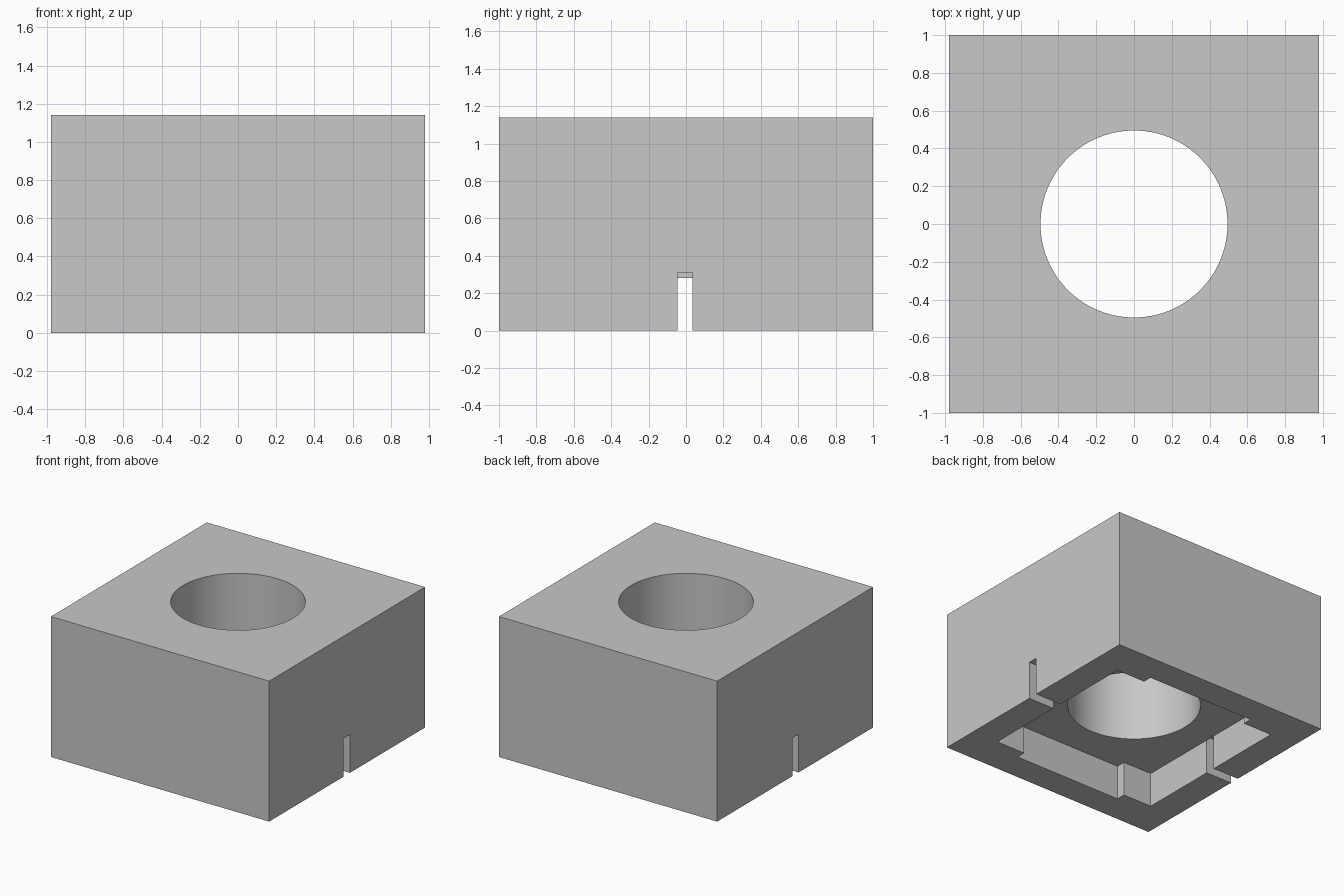
import bpy
import bmesh
import math

default = bpy.data.objects.get("Cube")
if default:
    bpy.data.objects.remove(default, do_unlink=True)

HX, HY, HEIGHT = 0.98, 1.0, 1.14       # block half sizes and height
BORE_RADIUS, BORE_SIDES = 0.495, 128
RECESS_X, RECESS_Y, RECESS_TOP = 0.745, 0.695, 0.28
TAB_X, TAB_Y = 0.485, 0.77             # wider middle of the recess
SLOT_Y0, SLOT_Y1, SLOT_TOP = -0.045, 0.035, 0.31

grey = bpy.data.materials.new("light_grey")
grey.use_nodes = True
colour = (0.58, 0.58, 0.58, 1)
grey.diffuse_color = colour
grey.node_tree.nodes["Principled BSDF"].inputs["Base Color"].default_value = colour


def prism(name, outline, z0, z1):
    """Closed upright prism over an anticlockwise outline."""
    bm = bmesh.new()
    base = bm.faces.new([bm.verts.new((x, y, z0)) for x, y in outline])
    top = bmesh.ops.extrude_face_region(bm, geom=[base])["geom"]
    for v in top:
        if isinstance(v, bmesh.types.BMVert):
            v.co.z = z1
    bmesh.ops.recalc_face_normals(bm, faces=bm.faces)
    mesh = bpy.data.meshes.new(name)
    bm.to_mesh(mesh)
    bm.free()
    mesh.materials.append(grey)
    obj = bpy.data.objects.new(name, mesh)
    bpy.context.collection.objects.link(obj)
    return obj


def rectangle(x0, x1, y0, y1):
    return [(x0, y0), (x1, y0), (x1, y1), (x0, y1)]


# Main block
block = prism("block", rectangle(-HX, HX, -HY, HY), 0, HEIGHT)

# Underside recess: a rectangle widened along the front and back
half = [(RECESS_X, -RECESS_Y), (RECESS_X, RECESS_Y), (TAB_X, RECESS_Y),
        (TAB_X, TAB_Y), (-TAB_X, TAB_Y), (-TAB_X, RECESS_Y)]
recess = half + [(-x, -y) for x, y in half]
recess = [p for i, p in enumerate(recess) if p not in recess[:i]]
cutters = [prism("recess_cutter", recess, -0.2, RECESS_TOP)]

# Side slots running from the outer walls into the recess
for side, x0, x1 in (("left", RECESS_X, 1.2), ("right", -1.2, -RECESS_X)):
    cutters.append(prism(side + "_slot_cutter",
                         rectangle(x0, x1, SLOT_Y0, SLOT_Y1), -0.3, SLOT_TOP))

# Round bore through the full height
angles = [math.tau * i / BORE_SIDES for i in range(BORE_SIDES)]
circle = [(BORE_RADIUS * math.cos(a), BORE_RADIUS * math.sin(a)) for a in angles]
cutters.append(prism("bore_cutter", circle, -0.4, HEIGHT + 0.2))

# Cut everything out of the block, then drop the cutters
bpy.ops.object.select_all(action="DESELECT")
bpy.context.view_layer.objects.active = block
block.select_set(True)
for cutter in cutters:
    cutter.hide_render = True
    mod = block.modifiers.new(cutter.name, "BOOLEAN")
    mod.operation = "DIFFERENCE"
    mod.solver = "EXACT"
    mod.object = cutter
    bpy.ops.object.modifier_apply(modifier=mod.name)
    bpy.data.objects.remove(cutter, do_unlink=True)

# Smooth bore wall with crisp corners
bpy.ops.object.shade_smooth_by_angle(angle=math.radians(30))
